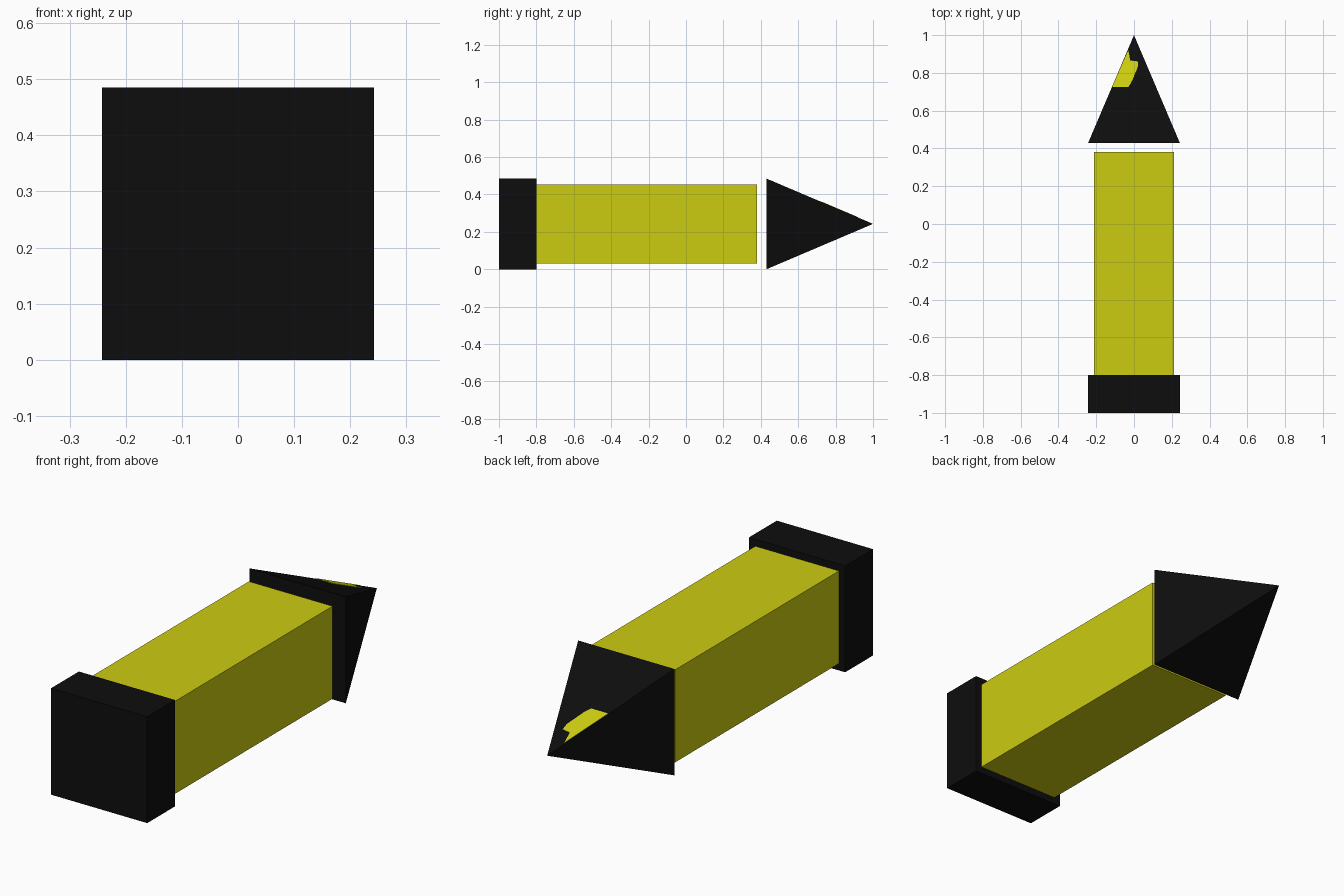
import bpy
import bmesh
from mathutils import Vector

if "Cube" in bpy.data.objects:
    bpy.data.objects.remove(bpy.data.objects["Cube"])

H = 0.2425                 # half width of cap and tip, also the centre height
TIP_Y, BASE_Y = 1.0, 0.43  # apex and base of the tip


def material(name, color):
    m = bpy.data.materials.new(name)
    m.diffuse_color = (*color, 1)
    m.use_nodes = True
    m.node_tree.nodes["Principled BSDF"].inputs["Base Color"].default_value = m.diffuse_color
    return m


yellow = material("yellow", (0.60, 0.60, 0.0055))
black = material("black", (0.0042, 0.0042, 0.0042))


def finish(name, bm, mat):
    bmesh.ops.recalc_face_normals(bm, faces=bm.faces)
    mesh = bpy.data.meshes.new(name)
    bm.to_mesh(mesh)
    bm.free()
    mesh.materials.append(mat)
    obj = bpy.data.objects.new(name, mesh)
    bpy.context.collection.objects.link(obj)
    return obj


def square_bar(name, half, y0, y1, mat):
    bm = bmesh.new()
    bmesh.ops.create_cube(bm, size=1)
    for v in bm.verts:
        v.co = (v.co.x * 2 * half,
                y0 + (v.co.y + 0.5) * (y1 - y0),
                H + v.co.z * 2 * half)
    return finish(name, bm, mat)


# Square shaft and end cap
square_bar("shaft", 0.211, -0.80, 0.38, yellow)
square_bar("end_cap", H, -1.0, -0.80, black)

# Four-sided pointed tip, floating just ahead of the shaft
bm = bmesh.new()
base = [bm.verts.new((sx * H, BASE_Y, H + sz * H))
        for sx, sz in ((-1, -1), (1, -1), (1, 1), (-1, 1))]
apex = bm.verts.new((0, TIP_Y, H))
bm.faces.new(base)
for i in range(4):
    bm.faces.new((base[i], base[(i + 1) % 4], apex))
finish("pointed_tip", bm, black)

# Small yellow patch lying on the upper face of the tip
outline = [(-0.116, 0.725), (-0.03, 0.725), (-0.013, 0.75), (0.02, 0.83),
           (0.02, 0.86), (-0.02, 0.865), (-0.03, 0.92)]
slope = H / (TIP_Y - BASE_Y)
normal = Vector((0, slope, 1)).normalized()
bm = bmesh.new()
face = bm.faces.new([bm.verts.new(Vector((x, y, H + slope * (TIP_Y - y))))
                     for x, y in outline])
ext = bmesh.ops.extrude_face_region(bm, geom=[face])
for v in ext["geom"]:
    if isinstance(v, bmesh.types.BMVert):
        v.co += normal * 0.002
finish("tip_patch", bm, yellow)
